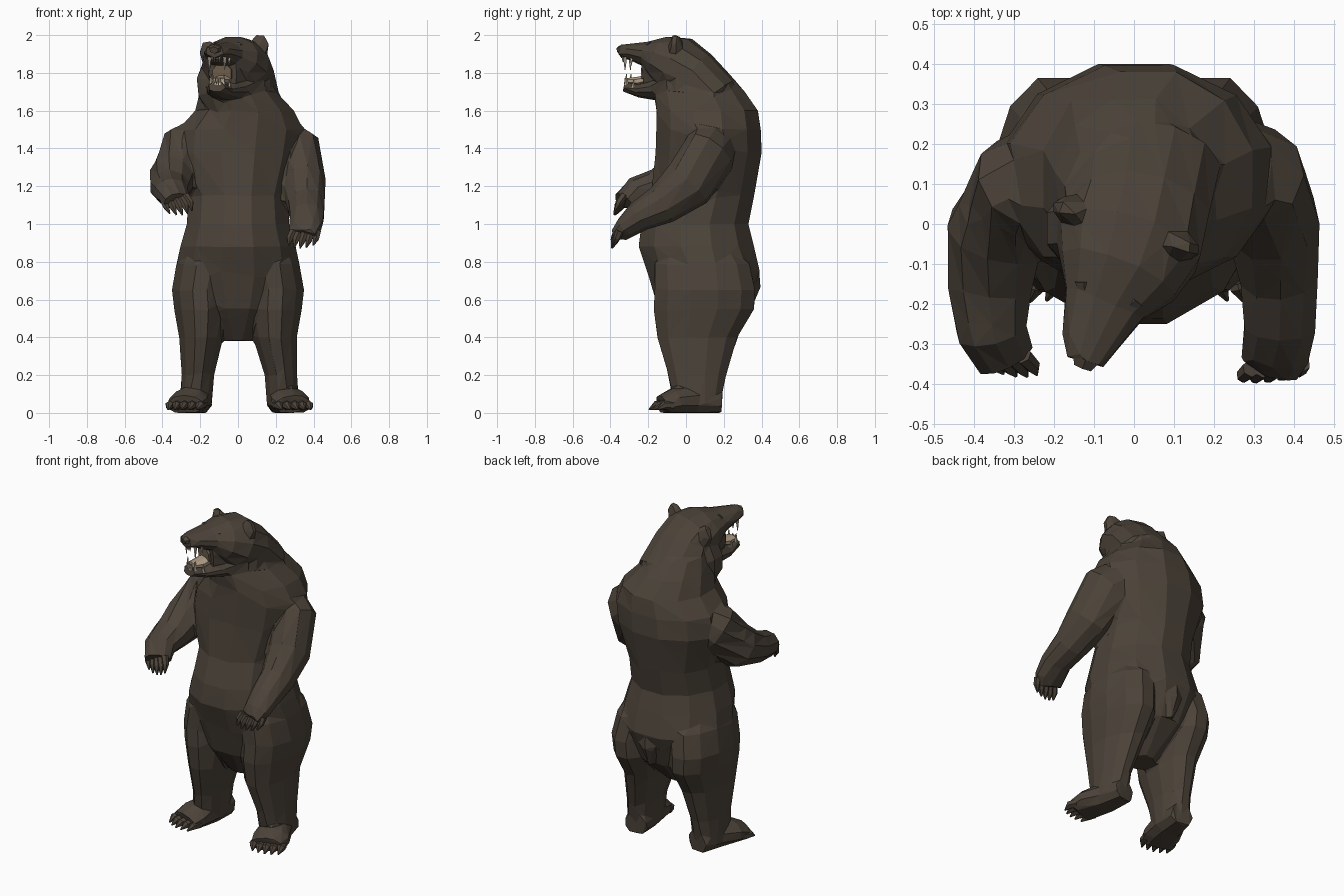
import bpy, bmesh, math
from mathutils import Vector as V

Z, Y = V((0, 0, 1)), V((0, 1, 0))
FACE = V((-0.33, -0.94, 0))      # direction the turned head looks
ACROSS = V((0.94, -0.33, 0))     # sideways across the head


def material(name, rgb):
    m = bpy.data.materials.new(name)
    m.diffuse_color = (*rgb, 1)
    return m


FUR = material("brown fur", (0.072, 0.056, 0.041))
LINING = material("mouth lining", (0.16, 0.115, 0.08))
TONGUE = material("tan tongue", (0.42, 0.33, 0.23))
TOOTH = material("cream teeth", (0.58, 0.51, 0.39))


def loft(bm, rings, n=12, ref=Z, flat=False):
    """Closed tube through rings (x, y, z, half width, half height)."""
    pts = [V(r[:3]) for r in rings]
    loops = []
    for i, r in enumerate(rings):
        t = Z if flat else (pts[min(i + 1, len(pts) - 1)] - pts[max(i - 1, 0)]).normalized()
        side = t.cross(ref).normalized()
        up = side.cross(t)
        loop = []
        for k in range(n):
            a = 2 * math.pi * (k + 0.5) / n
            p = pts[i] + side * (1.02 * r[3] * math.cos(a)) + up * (1.02 * r[4] * math.sin(a))
            p.z = max(p.z, 0)
            loop.append(bm.verts.new(p))
        loops.append(loop)
    for a, b in zip(loops, loops[1:]):
        for k in range(n):
            bm.faces.new((a[k], a[(k + 1) % n], b[(k + 1) % n], b[k]))
    bm.faces.new(loops[0])
    bm.faces.new(loops[-1])


def finish(bm, name, mat):
    bmesh.ops.recalc_face_normals(bm, faces=bm.faces)
    me = bpy.data.meshes.new(name)
    bm.to_mesh(me)
    bm.free()
    me.materials.append(mat)
    ob = bpy.data.objects.new(name, me)
    bpy.context.collection.objects.link(ob)
    return ob


def section(z, front, back, half, x=0):
    return (x, (front + back) / 2, z, half, (back - front) / 2)


body = bmesh.new()

# Torso
loft(body, [section(.38, -.02, .14, .08), section(.55, -.15, .32, .24),
            section(.75, -.21, .395, .335), section(.88, -.255, .365, .31),
            section(1.0, -.24, .335, .275), section(1.15, -.19, .365, .265),
            section(1.38, -.165, .405, .335), section(1.50, -.16, .40, .335, .015),
            section(1.60, -.16, .385, .265, .035), section(1.70, -.17, .315, .205, .0),
            section(1.80, -.12, .22, .17, -.01)],
     ref=Y, flat=True)

# Legs and feet
for s in (-1, 1):
    o = 0.015 if s > 0 else 0
    loft(body, [(s * .16, .06, .92, .09, .16), (s * .178, .085, .79, .15, .255),
                (s * .20, .10, .65, .152, .27), (s * .195, .095, .55, .145, .27),
                (s * .195, .06, .40, .118, .215),
                (s * .212 + o, .06, .20, .087, .155), (s * .222 + o, .06, .05, .085, .125)],
         ref=Y, flat=True)
    loft(body, [(s * .205 + o, .185, .06, .07, .07), (s * .225 + o, .05, .065, .088, .08),
                (s * .26 + o, -.06, .06, .108, .07), (s * .28 + o, -.13, .04, .10, .055)], n=10)

# Arms, raised to different heights
loft(body, [(-.12, .16, 1.48, .13, .12), (-.285, .10, 1.385, .125, .145), (-.345, -.02, 1.25, .125, .13),
            (-.36, -.16, 1.195, .108, .092), (-.355, -.27, 1.17, .09, .078),
            (-.32, -.335, 1.12, .078, .05)], n=10)
loft(body, [(.14, .17, 1.49, .13, .13), (.305, .12, 1.37, .125, .155), (.345, .01, 1.21, .118, .14),
            (.362, -.13, 1.10, .10, .105), (.365, -.25, 1.04, .092, .08), (.355, -.32, .98, .088, .06),
            (.34, -.355, .94, .078, .04)], n=10)

# Head and muzzle
loft(body, [(.03, .16, 1.66, .19, .14), (.01, .04, 1.79, .18, .14), (-.015, -.05, 1.84, .185, .16),
            (-.042, -.13, 1.88, .155, .12), (-.075, -.20, 1.90, .105, .068),
            (-.108, -.29, 1.912, .074, .044), (-.123, -.345, 1.915, .052, .034)])
# Cheeks closing the back of the mouth
loft(body, [(-.045, -.11, 1.80, .12, .11), (-.08, -.205, 1.79, .082, .08)], n=10)
# Lower jaw
loft(body, [(.0, -.02, 1.74, .17, .11), (-.06, -.14, 1.715, .12, .062),
            (-.092, -.24, 1.705, .078, .036), (-.115, -.325, 1.728, .047, .03)])
# Cheek ruff
loft(body, [(-.02, -.02, 1.56, .12, .11), (-.02, -.02, 1.68, .195, .14), (-.025, -.01, 1.77, .20, .13),
            (-.02, .0, 1.87, .165, .11)], n=10, ref=Y, flat=True)
# Ears, one held lower than the other
for ring in ([(.095, -.05, 1.89), (.12, -.055, 1.955), (.118, -.055, 2.0)],
             [(-.13, .03, 1.86), (-.16, .035, 1.92), (-.165, .035, 1.965)]):
    loft(body, [(*p, w, h) for p, w, h in zip(ring, (.055, .05, .028), (.045, .032, .018))], n=8, ref=FACE)
# Tail
loft(body, [(.01, .34, .77, .06, .045), (.01, .36, .67, .05, .035), (.01, .325, .55, .02, .02)], n=6, ref=Y)

# Fuse the body and reduce it to irregular flat facets
bear = finish(body, "bear_body", FUR)
bpy.context.view_layer.objects.active = bear
bear.select_set(True)
m = bear.modifiers.new("fuse", 'REMESH')
m.mode, m.voxel_size = 'VOXEL', 0.011
bpy.ops.object.modifier_apply(modifier=m.name)
m = bear.modifiers.new("blend", 'SMOOTH')
m.factor, m.iterations = 0.5, 2
bpy.ops.object.modifier_apply(modifier=m.name)
m = bear.modifiers.new("facet", 'DECIMATE')
m.ratio = 1300 / (2 * len(bear.data.polygons))
bpy.ops.object.modifier_apply(modifier=m.name)
if not bear.data.materials:
    bear.data.materials.append(FUR)
for p in bear.data.polygons:
    p.use_smooth = False
    p.material_index = 0


# Toes and claws: five bent spikes across each paw
def paw_claws(name, centre, side, fwd, drop, width, r):
    bm = bmesh.new()
    side, fwd, c = V(side).normalized(), V(fwd), V(centre)
    for i in range(5):
        u = i / 2 - 1
        base = c + side * (u * width) - fwd * (0.35 + 0.3 * u * u)
        knuckle = base + fwd * 0.75 + side * (u * .006)
        tip = base + fwd * 1.35 - Z * drop
        loft(bm, [(*base, r, r), (*knuckle, r * .85, r * .85), (*tip, .004, .004)], n=6,
             ref=Y if abs(fwd.z) > abs(fwd.y) else Z)
    return finish(bm, name, FUR)


for s, label, o in ((-1, "left", 0), (1, "right", .015)):
    paw_claws("foot_claws_" + label, (s * .28 + o, -.13, .04), (.95, s * .25, 0),
              (s * .02, -.06, 0), .022, .078, .027)
paw_claws("hand_claws_left", (-.32, -.345, 1.11), (1, -.12, .12), (.025, -.035, -.05), .012, .06, .022)
paw_claws("hand_claws_right", (.345, -.37, .93), (1, .1, 0), (-.016, -.022, -.05), .008, .064, .022)

# Mouth lining and tongue
bm = bmesh.new()
loft(bm, [(-.06, -.15, 1.80, .05, .06), (-.085, -.22, 1.795, .055, .058)], n=8)
finish(bm, "mouth_lining", LINING)
bm = bmesh.new()
loft(bm, [(-.07, -.17, 1.775, .045, .022), (-.092, -.25, 1.755, .05, .026),
          (-.108, -.305, 1.758, .036, .016)], n=8)
finish(bm, "tongue", TONGUE)

# Teeth: canines at the corners, small teeth between and behind
bm = bmesh.new()


def tooth(u, along, z0, z1, r):
    p = V((-.02, -.05, 0)) + FACE * along + ACROSS * u
    loft(bm, [(p.x, p.y, z0, r, r), (p.x, p.y, z1, .002, .002)], n=5, ref=Y)


for s in (-1, 1):
    tooth(s * .043, .275, 1.885, 1.815, .011)
    tooth(s * .036, .27, 1.735, 1.795, .010)
    tooth(s * .054, .235, 1.88, 1.845, .010)
    tooth(s * .052, .225, 1.72, 1.762, .010)
for k in (-1.5, -.5, .5, 1.5):
    tooth(k * .014, .295, 1.89, 1.858, .007)
    tooth(k * .013, .283, 1.735, 1.772, .007)
finish(bm, "teeth", TOOTH)

# Nose and brows
bm = bmesh.new()
loft(bm, [(-.119, -.335, 1.926, .038, .024), (-.128, -.358, 1.92, .026, .018)], n=6)
finish(bm, "nose", FUR)
for s, label in ((-1, "left"), (1, "right")):
    bm = bmesh.new()
    p = V((-.06, -.165, 1.94)) + ACROSS * (s * .07)
    q = p + FACE * .045 - ACROSS * (s * .02) - Z * .008
    loft(bm, [(*p, .024, .024), (*q, .012, .012)], n=6)
    finish(bm, "brow_" + label, FUR)
